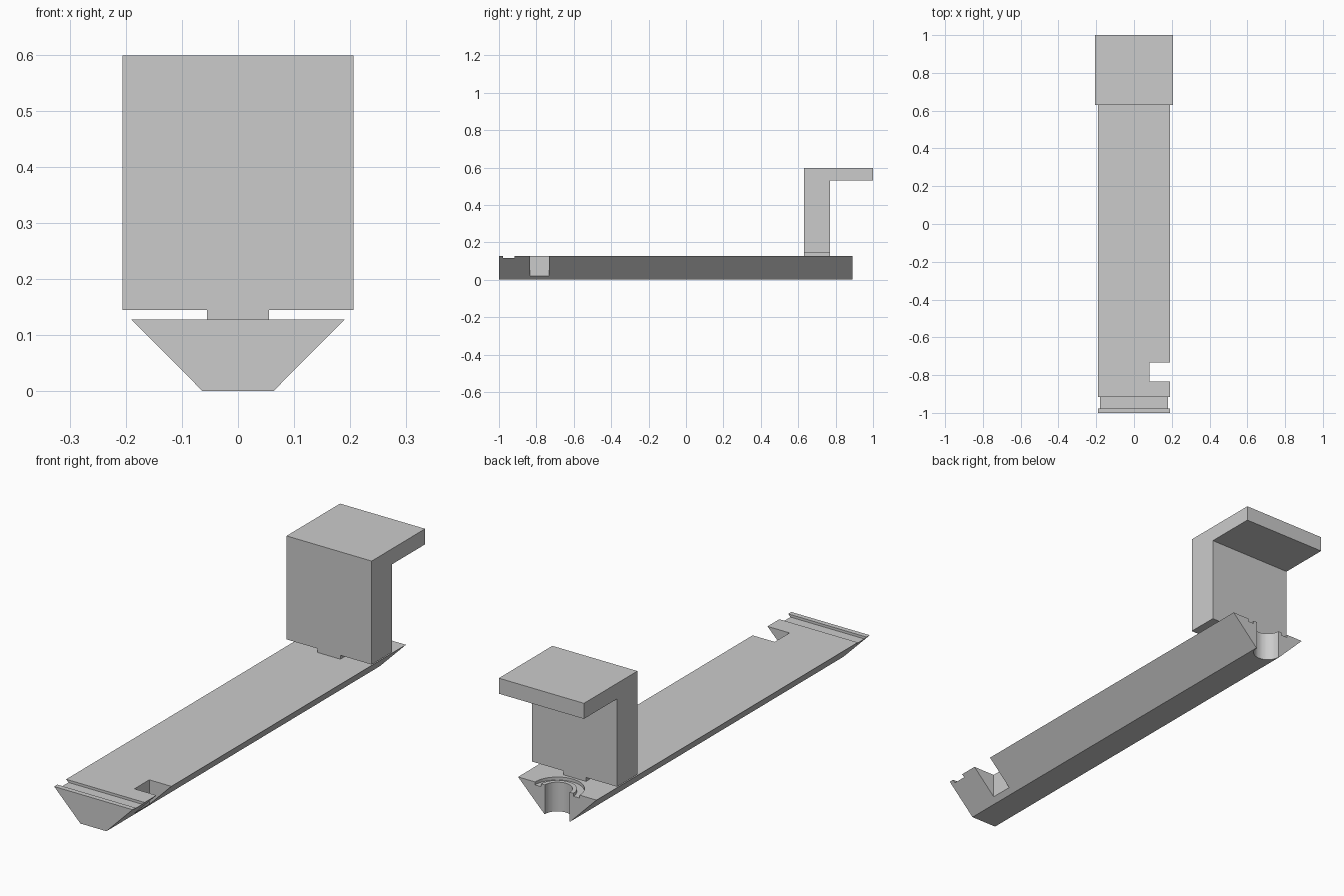
import bpy, bmesh, math

if "Cube" in bpy.data.objects:
    bpy.data.objects.remove(bpy.data.objects["Cube"])

grey = bpy.data.materials.new("plain_grey")
grey.diffuse_color = (0.6, 0.6, 0.6, 1)
grey.use_nodes = True
grey.node_tree.nodes["Principled BSDF"].inputs["Base Color"].default_value = grey.diffuse_color


def extrude(name, profile, vec, place):
    """Prism: 2D profile mapped to 3D by place(), then swept along vec."""
    bm = bmesh.new()
    face = bm.faces.new([bm.verts.new(place(*p)) for p in profile])
    ext = bmesh.ops.extrude_face_region(bm, geom=[face])
    verts = [v for v in ext["geom"] if isinstance(v, bmesh.types.BMVert)]
    bmesh.ops.translate(bm, vec=vec, verts=verts)
    bmesh.ops.recalc_face_normals(bm, faces=bm.faces)
    mesh = bpy.data.meshes.new(name)
    bm.to_mesh(mesh)
    bm.free()
    mesh.materials.append(grey)
    ob = bpy.data.objects.new(name, mesh)
    bpy.context.collection.objects.link(ob)
    return ob


def box(name, x0, x1, y0, y1, z0, z1):
    return extrude(name, [(x0, y0), (x1, y0), (x1, y1), (x0, y1)],
                   (0, 0, z1 - z0), lambda x, y: (x, y, z0))


def circle(r, n=64):
    return [(r * math.cos(2 * math.pi * i / n), END + r * math.sin(2 * math.pi * i / n))
            for i in range(n)]


def cut(target, tool):
    mod = target.modifiers.new("cut_" + tool.name, 'BOOLEAN')
    mod.operation, mod.solver, mod.object = 'DIFFERENCE', 'EXACT', tool
    tool.hide_render = True
    tool.hide_set(True)


END, TOP = 0.89, 0.128

# Wedge-section bar
bar = extrude("bar", [(-0.063, 0), (0.063, 0), (0.19, TOP), (-0.19, TOP)],
              (0, END + 1, 0), lambda x, z: (x, -1, z))

# Cross groove and side notch near the front
cut(bar, box("groove_cutter", -0.3, 0.3, -0.978, -0.917, 0.117, 0.2))
cut(bar, box("notch_cutter", 0.083, 0.3, -0.835, -0.732, -0.05, 0.2))

# Half-round hole and surrounding ring groove at the back end
cut(bar, extrude("hole_cutter", circle(0.06), (0, 0, 0.3), lambda x, y: (x, y, -0.05)))
ring = extrude("ring_cutter", circle(0.108), (0, 0, 0.1), lambda x, y: (x, y, 0.115))
cut(ring, extrude("ring_core", circle(0.078), (0, 0, 0.3), lambda x, y: (x, y, 0.0)))
cut(bar, ring)

# Hooked head standing on a narrow tab
extrude("hooked_head", [(0.63, 0.145), (0.77, 0.145), (0.77, 0.53), (1, 0.53),
                        (1, 0.598), (0.63, 0.598)],
        (0.412, 0, 0), lambda y, z: (-0.206, y, z))
box("head_tab", -0.055, 0.055, 0.63, 0.77, TOP - 0.003, 0.146)

# Smooth the hole walls only
bpy.ops.object.select_all(action='DESELECT')
bpy.context.view_layer.objects.active = bar
bar.select_set(True)
bpy.ops.object.shade_smooth_by_angle(angle=math.radians(30))
